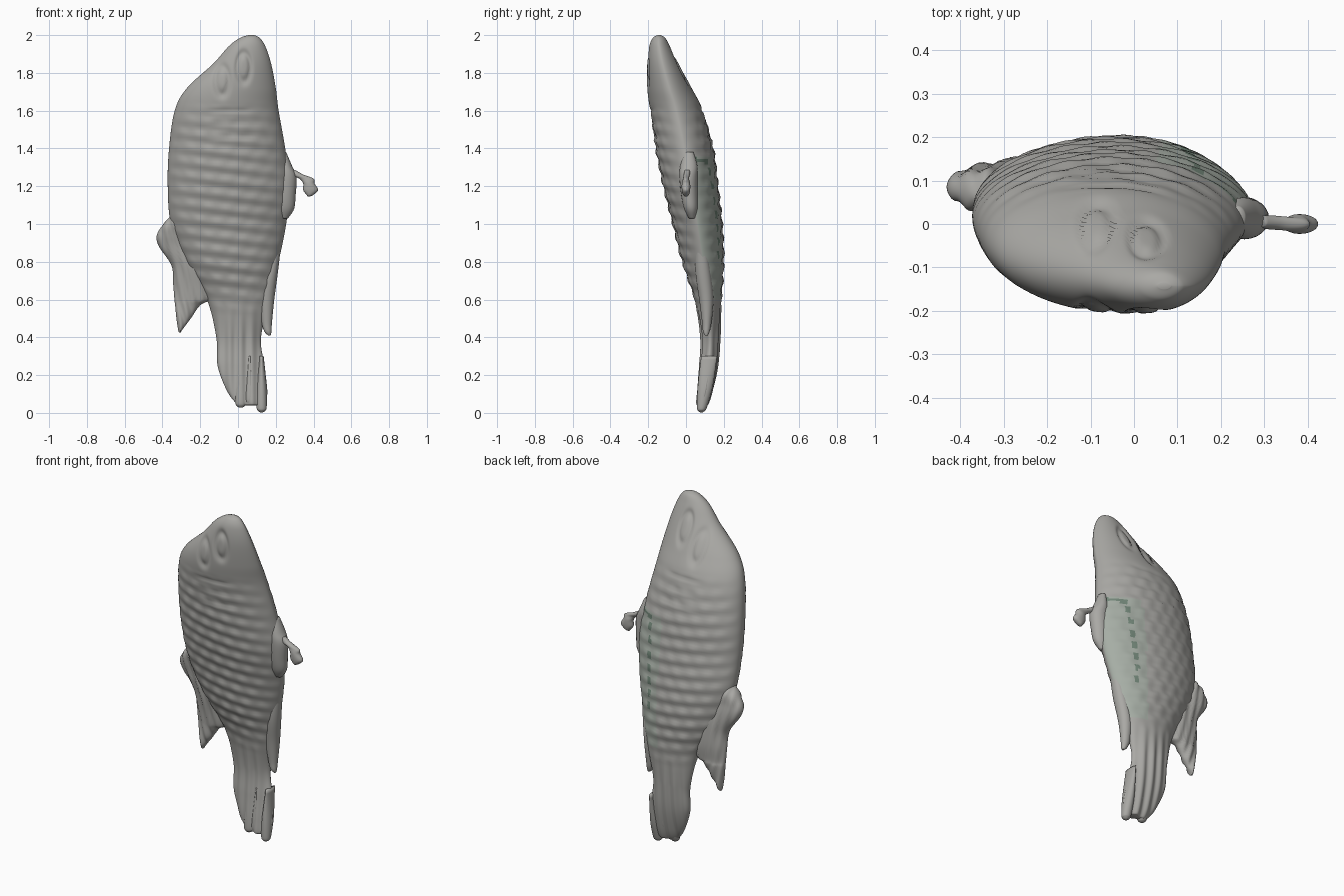
import bpy, math
from math import sin, cos, pi, exp, hypot


def material(name, col):
    m = bpy.data.materials.new(name)
    m.diffuse_color = (*col, 1)
    return m


GREY = material("grey_skin", (0.40, 0.395, 0.375))
GREEN = material("pale_green_skin", (0.38, 0.42, 0.375))
DARK = material("dark_green_marks", (0.17, 0.24, 0.19))


def spline(rows, steps):
    """Smooth curve through every table row (Catmull-Rom)."""
    out = []
    for i in range(len(rows) - 1):
        a, b, c, d = (rows[max(0, min(len(rows) - 1, i + k))] for k in (-1, 0, 1, 2))
        for s in range(steps):
            t = s / steps
            out.append([0.5 * (2 * q + (r - p) * t + (2 * p - 5 * q + 4 * r - w) * t * t
                               + (3 * q - p - 3 * r + w) * t ** 3)
                        for p, q, r, w in zip(a, b, c, d)])
    out.append(list(rows[-1]))
    return out


def loft(name, rows, steps=6, seg=24, relief=None, pinch=1.0):
    """Skin lens-shaped sections; each row is z, x left, x right, y front, y back."""
    verts, faces = [], []
    rings = spline(rows, steps)
    for z, xl, xr, yf, yb in rings:
        cx, cy, rx, ry = (xl + xr) / 2, (yf + yb) / 2, (xr - xl) / 2, (yb - yf) / 2
        for k in range(seg):
            a = 2 * pi * k / seg
            s = sin(a)
            p = pinch if cos(a) > 0 else 1.0
            x = cx + rx * cos(a)
            w = math.copysign(abs(s) ** p, s)
            y = cy + ry * w
            if relief:
                y += relief(x, z) * w
            verts.append((x, y, z))
    for i in range(len(rings) - 1):
        for k in range(seg):
            n = (k + 1) % seg
            faces.append((i * seg + k, (i + 1) * seg + k, (i + 1) * seg + n, i * seg + n))
    faces.append(tuple(range(seg)))
    faces.append(tuple(range((len(rings) - 1) * seg, len(rings) * seg))[::-1])
    me = bpy.data.meshes.new(name)
    me.from_pydata(verts, [], faces)
    me.polygons.foreach_set("use_smooth", [True] * len(me.polygons))
    for m in (GREY, GREEN, DARK):
        me.materials.append(m)
    ob = bpy.data.objects.new(name, me)
    bpy.context.collection.objects.link(ob)
    return ob


def skin(x, z):
    """Scale rows, tail rays, eye rings and gill grooves."""
    d = 0.0
    scales = max(0, min(1, (1.65 - z) / 0.15)) * max(0, min(1, (z - 0.5) / 0.2))
    row = z + 0.12 * x
    d += scales * (0.0045 * sin(row * 2 * pi / 0.075)
                   + 0.002 * sin(x * 2 * pi / 0.09 + pi * round(row / 0.075)))
    rays = max(0, min(1, (0.6 - z) / 0.2))
    d += rays * 0.006 * sin(x * 2 * pi / 0.06)
    for ex, ez in ((-0.085, 1.76), (0.03, 1.83)):
        r = hypot((x - ex) / 0.035, (z - ez) / 0.075)
        d -= 0.011 * exp(-((r - 1) / 0.3) ** 2)
    for gz in (1.6, 1.53, 1.46):
        d -= 0.008 * exp(-((z - gz) / 0.012) ** 2 - ((x + 0.04) / 0.11) ** 4)
    return d


# Body running down into the tail
body = loft("fish_body", [
    (2.0, 0.055, 0.085, -0.15, -0.135), (1.985, 0.01, 0.115, -0.175, -0.11),
    (1.94, -0.05, 0.145, -0.195, -0.085), (1.85, -0.13, 0.175, -0.205, -0.04),
    (1.72, -0.27, 0.20, -0.205, 0.03), (1.6, -0.335, 0.215, -0.19, 0.09),
    (1.4, -0.365, 0.25, -0.16, 0.145), (1.2, -0.372, 0.275, -0.12, 0.17),
    (1.0, -0.355, 0.255, -0.07, 0.192), (0.8, -0.28, 0.215, -0.02, 0.2),
    (0.6, -0.165, 0.17, 0.045, 0.188), (0.4, -0.115, 0.122, 0.08, 0.178),
    (0.25, -0.108, 0.14, 0.075, 0.165), (0.12, -0.06, 0.155, 0.064, 0.138),
    (0.05, -0.01, 0.148, 0.06, 0.115), (0.04, 0.01, 0.14, 0.075, 0.1)],
    steps=14, seg=112, relief=skin, pinch=1.2)

# Pale flank and dotted dark markings on the back right
for p in body.data.polygons:
    x, y, z = p.center
    if p.normal.y > 0.1 and x > 0.06 and 0.6 < z < 1.36:
        p.material_index = 1
        along = abs(x - 0.13 - 0.06 * (z - 1)) < 0.012 and 0.8 < z < 1.3 and sin(z * 85) > -0.2
        across = abs(z - 1.335 - 0.1 * (x - 0.2)) < 0.012 and x > 0.14
        if along or across:
            p.material_index = 2

# Side fin on the left, with a rounded lobe and a long point
loft("left_fin", [
    (1.04, -0.36, -0.33, 0.04, 0.08), (1.0, -0.395, -0.29, 0.025, 0.12),
    (0.94, -0.43, -0.25, 0.035, 0.13), (0.88, -0.418, -0.22, 0.045, 0.14),
    (0.78, -0.352, -0.16, 0.05, 0.15), (0.68, -0.343, -0.13, 0.065, 0.155),
    (0.605, -0.337, -0.14, 0.075, 0.15), (0.57, -0.333, -0.2, 0.08, 0.15),
    (0.5, -0.326, -0.25, 0.085, 0.14), (0.44, -0.317, -0.295, 0.095, 0.13),
    (0.425, -0.312, -0.303, 0.105, 0.12)],
    relief=lambda x, z: 0.006 * sin((x + 0.25 * z) * 2 * pi / 0.05), seg=40)

# Narrow trailing fin on the right
loft("right_rear_fin", [
    (0.95, 0.19, 0.235, 0.05, 0.1), (0.75, 0.14, 0.212, 0.05, 0.13),
    (0.6, 0.115, 0.192, 0.07, 0.145), (0.48, 0.125, 0.18, 0.085, 0.135),
    (0.43, 0.14, 0.177, 0.09, 0.125), (0.41, 0.16, 0.173, 0.1, 0.115)])

# Raised fin base and the twisted stub growing from it
loft("right_fin_base", [
    (1.38, 0.22, 0.255, -0.01, 0.04), (1.31, 0.21, 0.285, -0.03, 0.06),
    (1.25, 0.2, 0.31, -0.035, 0.06), (1.15, 0.2, 0.305, -0.025, 0.062),
    (1.08, 0.2, 0.297, -0.01, 0.062), (1.03, 0.22, 0.265, 0.015, 0.05)])
loft("right_fin_stub", [
    (1.285, 0.285, 0.305, -0.006, 0.02), (1.262, 0.28, 0.345, -0.012, 0.02),
    (1.24, 0.325, 0.4, -0.016, 0.016), (1.215, 0.345, 0.405, -0.022, 0.022),
    (1.18, 0.345, 0.424, -0.022, 0.022), (1.155, 0.362, 0.4, -0.016, 0.016),
    (1.145, 0.37, 0.38, -0.005, 0.005)])

# Ragged rounded ends of the tail rays
for i, (x, low, r) in enumerate(((0.015, 0.028, 0.03), (0.062, 0.042, 0.026), (0.125, 0.003, 0.027))):
    loft(f"tail_ray_{i + 1}", [
        (0.3, x - r * 0.4, x + r * 0.4, 0.08, 0.165), (0.14, x - r, x + r, 0.062, 0.142),
        (low + 0.03, x - r, x + r, 0.058, 0.112), (low + 0.008, x - r * 0.7, x + r * 0.7, 0.064, 0.1),
        (low, x - r * 0.25, x + r * 0.25, 0.074, 0.088)])
